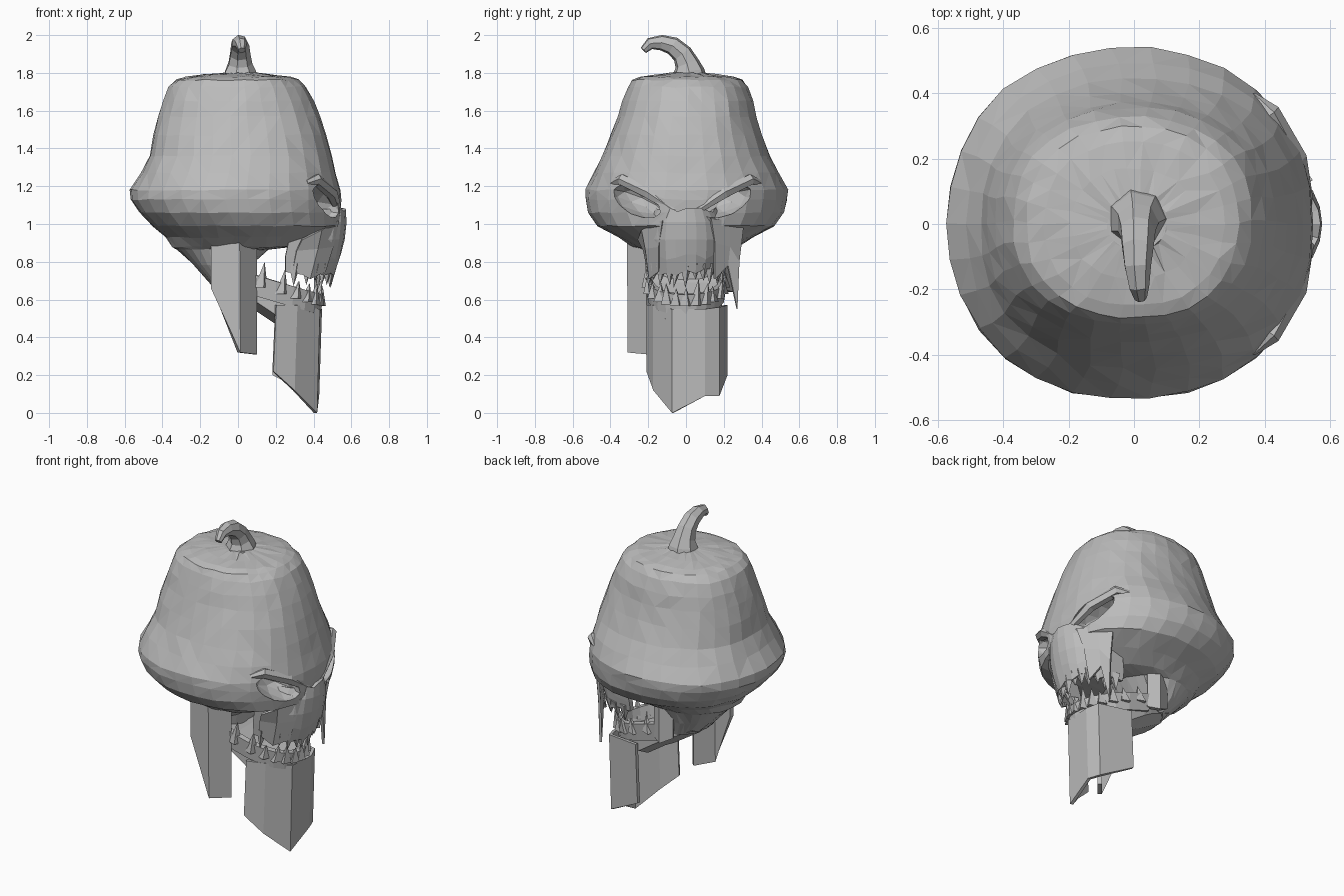
import bpy, bmesh, math, random
from mathutils import Vector, Matrix

if "Cube" in bpy.data.objects:
    bpy.data.objects.remove(bpy.data.objects["Cube"])

random.seed(4)
bone = bpy.data.materials.new("plain_grey")
bone.diffuse_color = (0.5, 0.5, 0.5, 1)
bone.use_nodes = True
bone.node_tree.nodes["Principled BSDF"].inputs["Base Color"].default_value = bone.diffuse_color


def finish(name, bm):
    bmesh.ops.recalc_face_normals(bm, faces=bm.faces)
    me = bpy.data.meshes.new(name)
    bm.to_mesh(me)
    bm.free()
    me.materials.append(bone)
    ob = bpy.data.objects.new(name, me)
    bpy.context.collection.objects.link(ob)
    return ob


def loft(name, rings, closed=True, thick=0.0, jitter=0.0):
    """Skin rows of points; closed rows get end caps, open rows get a thickness."""
    bm = bmesh.new()
    rows = [[bm.verts.new(Vector(p) + Vector([random.uniform(-jitter, jitter) for _ in range(3)]))
             for p in r] for r in rings]
    n = len(rows[0])
    for a, b in zip(rows, rows[1:]):
        for i in range(n if closed else n - 1):
            j = (i + 1) % n
            bm.faces.new((a[i], a[j], b[j], b[i]))
    if closed:
        bm.faces.new(rows[0])
        bm.faces.new(rows[-1])
    if jitter:
        bmesh.ops.triangulate(bm, faces=bm.faces[:])
    ob = finish(name, bm)
    if thick:
        m = ob.modifiers.new("thickness", 'SOLIDIFY')
        m.thickness, m.offset = thick, 0
    return ob


def ellipse(z, cx, rx, cy, ry, n=30):
    """Slightly squared ring around the skull."""
    pts = []
    for i in range(n):
        a = 2 * math.pi * i / n
        k = 1 + (.045 if z > 1.2 else .03) * math.sin(2 * a) ** 2
        pts.append((cx + rx * k * math.cos(a), cy + ry * k * math.sin(a), z))
    return pts


def arch(t, x0, x1, w):
    """Point on a U-shaped dental arch, t from -1 to 1."""
    a = t * math.pi / 2
    return x0 + (x1 - x0) * max(math.cos(a), 0) ** 0.7, w * math.sin(a)


def tube(name, path, n=7):
    """Tapered tube through (point, radius) pairs."""
    rings = []
    for i, (p, r) in enumerate(path):
        d = Vector(path[min(i + 1, len(path) - 1)][0]) - Vector(path[max(i - 1, 0)][0])
        side = Vector((1, 0, 0)) if abs(d.normalized().x) < 0.8 else Vector((0, 0, 1))
        up = d.cross(side).normalized()
        side = up.cross(d).normalized()
        rings.append([Vector(p) + r * (side * math.cos(2 * math.pi * k / n)
                                       + up * math.sin(2 * math.pi * k / n)) for k in range(n)])
    return loft(name, rings)


# Gourd-shaped cranium, tapering below into the base of the skull
cranium = loft("cranium", [ellipse(*r) for r in (
    (1.80, .01, .09, 0, .08), (1.79, 0, .19, 0, .17), (1.778, 0, .275, 0, .25),
    (1.762, -.005, .325, .005, .292), (1.725, -.005, .365, .01, .318),
    (1.65, 0, .40, .01, .345), (1.57, .005, .43, .005, .365), (1.47, .01, .46, 0, .40),
    (1.36, .015, .485, 0, .445), (1.27, .005, .515, 0, .49), (1.18, -.012, .558, .003, .537),
    (1.13, -.01, .56, 0, .535), (1.06, .01, .535, 0, .52), (.99, .04, .50, 0, .47),
    (.93, .025, .405, 0, .36), (.88, -.02, .33, 0, .28), (.865, -.08, .24, 0, .25),
    (.78, -.085, .15, 0, .21), (.68, -.04, .10, 0, .17))], jitter=.004)

# Slanted eye sockets cut into the cranium, with low brows
for side, cy, label in ((-1, -.265, "right"), (1, .215, "left")):
    mat = (Matrix.Translation((.49 if side > 0 else .475, cy, 1.12))
           @ Matrix.Rotation(side * .5, 4, 'Z') @ Matrix.Rotation(side * .42, 4, 'X'))
    bm = bmesh.new()
    bmesh.ops.create_icosphere(bm, subdivisions=2, radius=1,
                               matrix=mat @ Matrix.Diagonal((.15, .155, .072, 1)))
    cutter = finish("socket_cutter", bm)
    m = cranium.modifiers.new("socket", 'BOOLEAN')
    m.object, m.operation, m.solver = cutter, 'DIFFERENCE', 'EXACT'
    dg = bpy.context.evaluated_depsgraph_get()
    cranium.data = bpy.data.meshes.new_from_object(cranium.evaluated_get(dg))
    cranium.modifiers.clear()
    bpy.data.objects.remove(cutter)
    tube(label + "_brow", [((.53, side * .06, 1.07), .02), ((.495, side * .2, 1.165), .034),
                           ((.415, side * .34, 1.235), .032), ((.36, side * .39, 1.22), .015)], 6)

# Hooked stem
tube("stem", [((.01, .015, 1.77), .10), ((.01, .015, 1.81), .085), ((.01, .005, 1.85), .066),
              ((.01, -.02, 1.90), .056), ((.01, -.07, 1.943), .05), ((.01, -.13, 1.96), .042),
              ((.015, -.19, 1.955), .032), ((.02, -.225, 1.92), .02)])

# Muzzle, a curved wall below the eyes
loft("muzzle", [[(*arch(i / 6 - 1, x0, x1, w), z + random.uniform(-j, j)) for i in range(13)]
                for z, x0, x1, w, j in ((1.07, .3, .555, .15, .015), (1.01, .28, .56, .19, 0),
                                        (.92, .27, .55, .205, 0), (.83, .25, .53, .195, .015),
                                        (.75, .25, .50, .185, .025))], closed=False, thick=.03)

# Cheek plates, the left one drawn out to a long splinter
loft("left_cheek", [[(.54, .13, 1.03), (.5, .15, .9), (.46, .15, .71)],
                    [(.47, .23, 1.02), (.45, .23, .88), (.43, .22, .78)],
                    [(.41, .30, .98), (.41, .28, .8), (.41, .27, .55)]], closed=False, thick=.015)
loft("right_cheek", [[(.53, -.12, 1.02), (.5, -.14, .88), (.46, -.14, .75)],
                     [(.44, -.23, .97), (.42, -.21, .87), (.38, -.19, .71)],
                     [(.34, -.25, .92), (.31, -.22, .86), (.29, -.2, .76)]], closed=False, thick=.015)

# Jaw floor running back to the base of the skull
loft("jaw", [[(x, -w, zt), (x, w, zt), (x, w, zb + .35 * (zt - zb)),
              (x, w * .5, zb), (x, -w * .5, zb), (x, -w, zb + .35 * (zt - zb))]
             for x, zb, zt, w in ((-.14, .68, .78, .14), (.02, .58, .74, .18),
                                  (.08, .55, .69, .19), (.2, .47, .61, .19),
                                  (.30, .47, .58, .17), (.39, .47, .55, .11))])

# Lower gum along the jaw
loft("lower_gum", [[(*arch(i / 6 - 1, .06, x1, w), .71 + dz - .3 * (arch(i / 6 - 1, .06, x1, w)[0] - .06))
                    for i in range(13)] for dz, x1, w in ((.03, .435, .2), (-.08, .42, .19))],
     closed=False, thick=.035)

# Jagged teeth along both jaws
bm = bmesh.new()


def tooth(base, tip, r):
    ring = [bm.verts.new((base[0] + r * math.cos(a), base[1] + r * math.sin(a), base[2]))
            for a in (.4, 1.97, 3.54, 5.11)]
    top = bm.verts.new(tip)
    for i in range(4):
        bm.faces.new((ring[i], ring[(i + 1) % 4], top))
    bm.faces.new(ring)


for i in range(13):
    t = i / 6 - 1
    x, y = arch(t * .95, .26, .495, .185)
    tooth((x, y, .79), (x - .005, y + random.uniform(-.02, .02), random.uniform(.66, .72)), .035)
    x, y = arch(t * .97, .08, .43, .2)
    z = .72 - .32 * (x - .07)
    tooth((x, y, z - .04), (x + .02, y * 1.06 + random.uniform(-.015, .015),
                            z + random.uniform(.04, .11)), .038)
finish("teeth", bm)

# Faceted chin guard, an open angular shell
chin = ((.2, -.2, .57, .22), (.31, -.165, .57, .12), (.425, -.07, .55, 0), (.435, .1, .55, .09),
        (.41, .17, .56, .09), (.2, .21, .57, .2))
loft("chin_guard", [[(x, y, zt) for x, y, zt, zb in chin],
                    [(x - .015, y, zb) for x, y, zt, zb in chin]], closed=False, thick=.02)

# Folded side plates hanging behind the jaw
for name, s, pts in (("right_side_plate", -1, ((-.14, .26, .66), (.005, .3, .32), (.09, .2, .31))),
                     ("left_side_plate", 1, ((-.06, .21, .68), (.01, .24, .64), (.07, .2, .65)))):
    loft(name, [[(x, s * y, .95) for x, y, z in pts], [(x, s * y, z) for x, y, z in pts]],
         closed=False, thick=.025)
